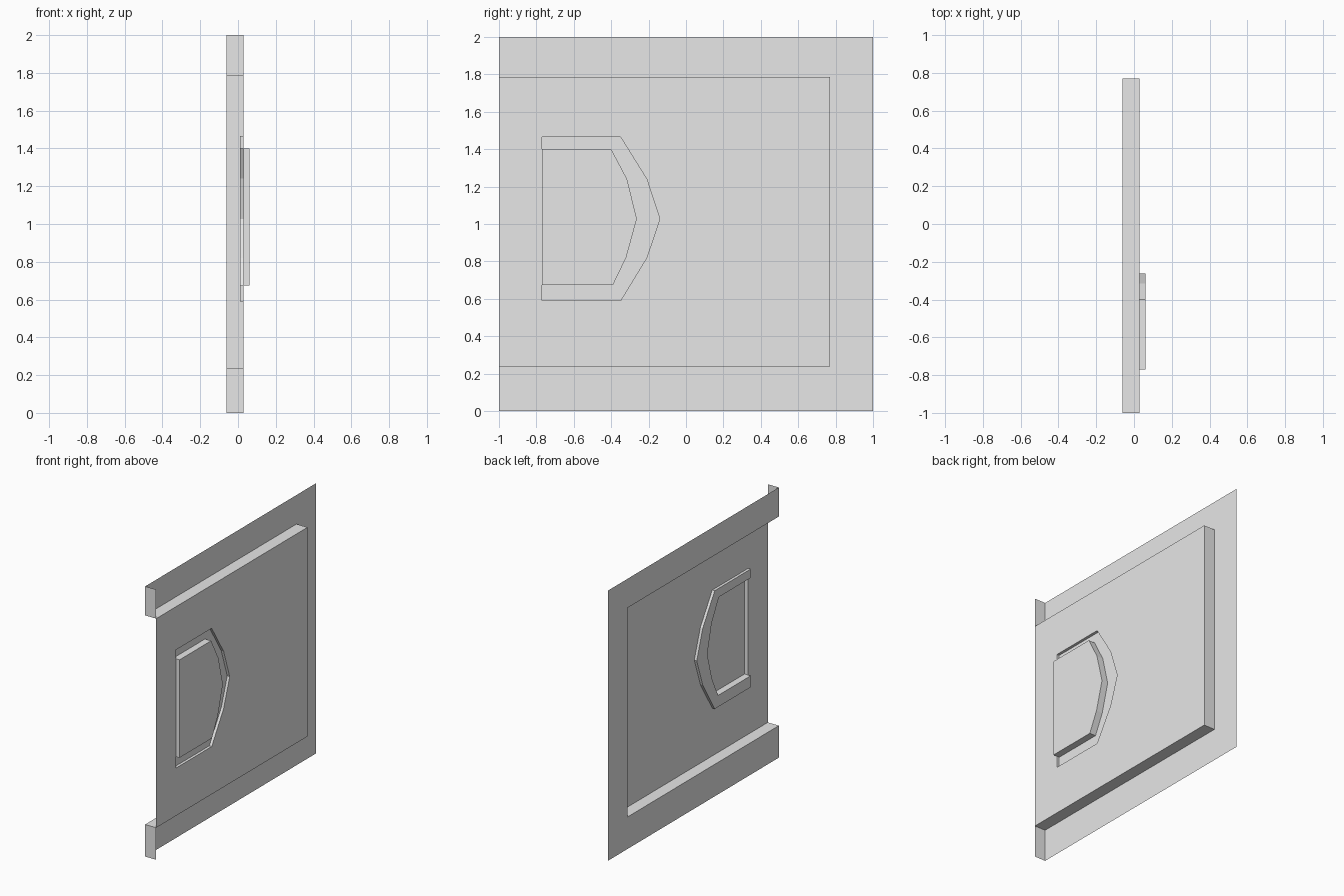
import bpy
import bmesh

cube = bpy.data.objects.get("Cube")
if cube:
    bpy.data.objects.remove(cube, do_unlink=True)

# One plain grey for the whole sheet
grey = bpy.data.materials.new("plain grey")
grey.use_nodes = True
colour = (0.8, 0.8, 0.8, 1)
grey.diffuse_color = colour
grey.node_tree.nodes["Principled BSDF"].inputs["Base Color"].default_value = colour

# Depth levels of the pressed sheet
BACK, FLOOR, FACE, GRIP = -0.06, 0.01, 0.03, 0.06


def at(x, outline):
    """Place a (y, z) outline at depth x."""
    return [(x, y, z) for y, z in outline]


def finish(name, bm):
    bmesh.ops.remove_doubles(bm, verts=bm.verts, dist=0.0005)
    bmesh.ops.recalc_face_normals(bm, faces=bm.faces)
    if sum(f.normal.x * f.calc_area() for f in bm.faces) < 0:
        bmesh.ops.reverse_faces(bm, faces=bm.faces)
    mesh = bpy.data.meshes.new(name)
    bm.to_mesh(mesh)
    bm.free()
    mesh.materials.append(grey)
    obj = bpy.data.objects.new(name, mesh)
    bpy.context.collection.objects.link(obj)


def add_face(bm, points):
    bm.faces.new([bm.verts.new(p) for p in points])


def loft(bm, rows):
    """Join each path to the next with quads."""
    for a, b in zip(rows, rows[1:]):
        for i in range(len(a) - 1):
            add_face(bm, (a[i], a[i + 1], b[i + 1], b[i]))


top, bottom, side = 1.785, 0.237, 0.77
rim = [(-1, 2), (1, 2), (1, 0), (-1, 0)]
step = [(-1, top), (side, top), (side, bottom), (-1, bottom)]
pocket = [(-0.77, 1.465), (-0.35, 1.465), (-0.21, 1.24), (-0.14, 1.027),
          (-0.21, 0.82), (-0.35, 0.59), (-0.77, 0.59)]
grip = [(-0.77, 1.40), (-0.40, 1.40), (-0.315, 1.24), (-0.263, 1.027),
        (-0.32, 0.82), (-0.39, 0.675), (-0.77, 0.675)]

# Flat border and the step up to the panel
bm = bmesh.new()
loft(bm, [at(BACK, rim), at(BACK, step), at(FACE, step)])
finish("border_frame", bm)

# End tabs folded forward above and below the panel
for name, low, high in (("upper_tab", top, 2), ("lower_tab", 0, bottom)):
    bm = bmesh.new()
    add_face(bm, [(BACK, -1, low), (FACE, -1, low), (FACE, -1, high), (BACK, -1, high)])
    finish(name, bm)

# Raised panel with the handle opening
bm = bmesh.new()
for outline in (step, pocket):
    verts = [bm.verts.new(p) for p in at(FACE, outline)]
    for a, b in zip(verts, verts[1:] + verts[:1]):
        bm.edges.new((a, b))
bmesh.ops.triangle_fill(bm, use_beauty=True, use_dissolve=False, edges=bm.edges)
finish("panel", bm)

# Handle: sunken channel around a raised hollow grip
bm = bmesh.new()
loft(bm, [at(FACE, pocket), at(FLOOR, pocket), at(FLOOR, grip), at(GRIP, grip)])
add_face(bm, at(GRIP, grip))
for end in (0, -1):
    ends = [pocket[end], grip[end]]
    loft(bm, [at(FACE, ends), at(FLOOR, ends)])
straight = [grip[0], grip[-1]]
loft(bm, [at(FACE, straight), at(GRIP, straight)])
finish("handle", bm)
